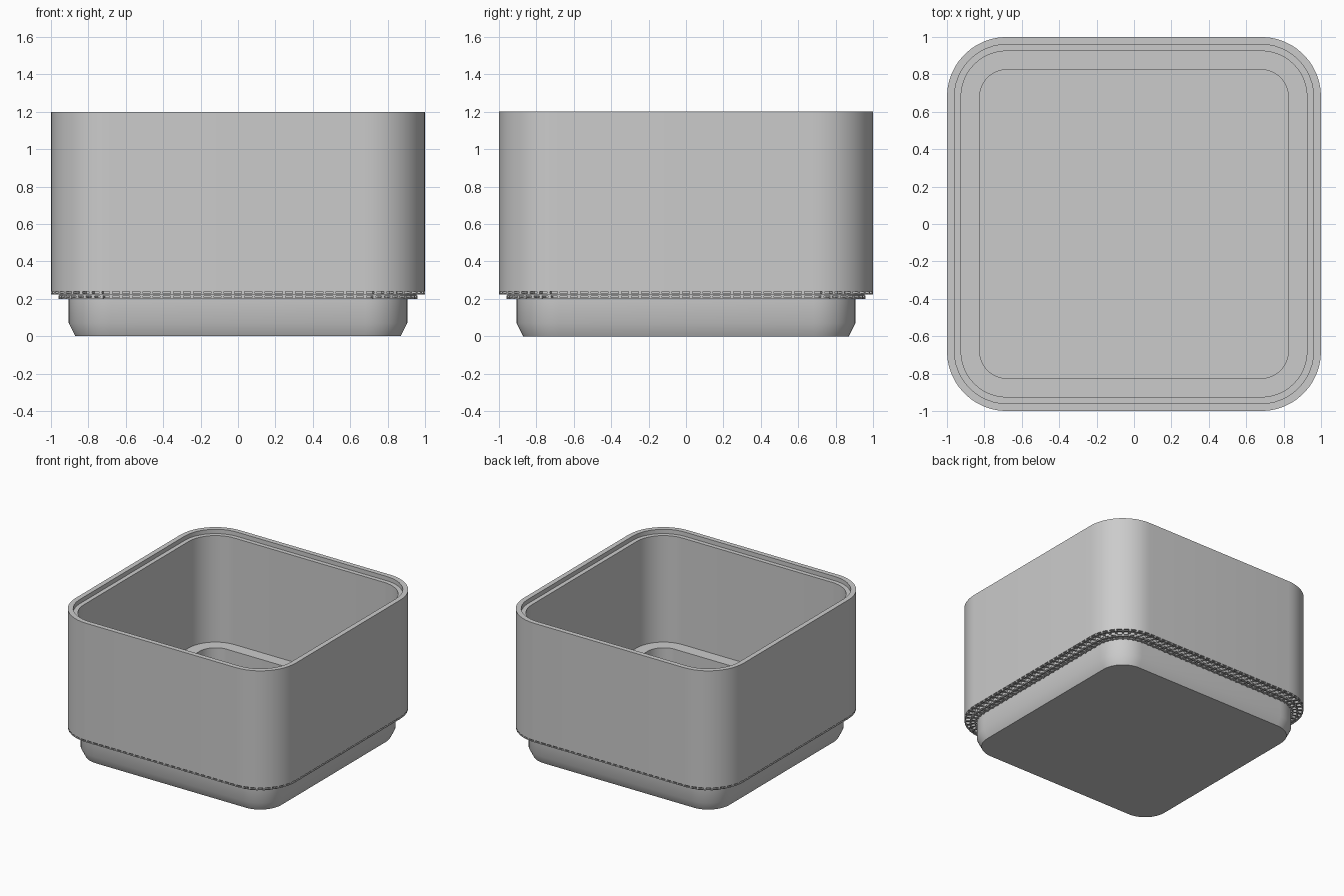
import bpy, bmesh
from math import cos, sin, pi, radians
from mathutils import Matrix, Vector

cube = bpy.data.objects.get("Cube")
if cube:
    bpy.data.objects.remove(cube, do_unlink=True)

CENTRE = 0.68      # corner arc centre, shared by all the rounded squares
ARC_STEPS = 12

grey = bpy.data.materials.new("light_grey")
grey.use_nodes = True
colour = (0.6, 0.6, 0.6, 1)
grey.diffuse_color = colour
grey.node_tree.nodes["Principled BSDF"].inputs["Base Color"].default_value = colour


def finish(name, bm):
    bmesh.ops.recalc_face_normals(bm, faces=bm.faces)
    mesh = bpy.data.meshes.new(name)
    bm.to_mesh(mesh)
    bm.free()
    mesh.materials.append(grey)
    obj = bpy.data.objects.new(name, mesh)
    bpy.context.collection.objects.link(obj)
    return obj


def rounded_loop(bm, half, z):
    """Rounded square of the given half width."""
    radius = half - CENTRE
    loop = []
    for corner in range(4):
        turn = Matrix.Rotation(corner * pi / 2, 4, 'Z')
        for i in range(ARC_STEPS + 1):
            a = i / ARC_STEPS * pi / 2
            point = Vector((CENTRE + radius * cos(a), CENTRE + radius * sin(a), z))
            loop.append(bm.verts.new(turn @ point))
    return loop


def rounded_shell(name, profile, closed=False):
    """Skin a chain of (half width, height) loops; cap the ends unless closed."""
    bm = bmesh.new()
    loops = [rounded_loop(bm, half, z) for half, z in profile]
    pairs = list(zip(loops, loops[1:]))
    if closed:
        pairs.append((loops[-1], loops[0]))
    else:
        bm.faces.new(loops[0])
        bm.faces.new(loops[-1])
    for low, high in pairs:
        n = len(low)
        for i in range(n):
            j = (i + 1) % n
            bm.faces.new((low[i], low[j], high[j], high[i]))
    obj = finish(name, bm)
    bpy.ops.object.select_all(action='DESELECT')
    obj.select_set(True)
    bpy.context.view_layer.objects.active = obj
    bpy.ops.object.shade_smooth_by_angle(angle=radians(30))
    return obj


def rib_frames():
    """Positions on the corner-centre square, each with its outward angle."""
    frames = []
    for side in range(4):
        turn = Matrix.Rotation(side * pi / 2, 4, 'Z')
        for i in range(26):
            y = CENTRE * (2 * i / 25 - 1)
            frames.append(turn @ Matrix.Translation((CENTRE, y, 0)))
        for i in range(1, 9):
            frames.append(turn @ Matrix.Translation((CENTRE, CENTRE, 0))
                          @ Matrix.Rotation(i / 9 * pi / 2, 4, 'Z'))
    return frames


def ribs(name, inner, outer, bottom, top):
    """Small radial blocks all the way round."""
    bm = bmesh.new()
    place = Matrix.Translation(((inner + outer) / 2 - CENTRE, 0, (bottom + top) / 2))
    size = Matrix.Diagonal((outer - inner, 0.016, top - bottom, 1))
    for frame in rib_frames():
        bmesh.ops.create_cube(bm, size=1, matrix=frame @ place @ size)
    return finish(name, bm)


# Open bin: foot, stepped underside, outer wall, recessed rim, ledge and pocket
rounded_shell("bin_body", [
    (0.87, 0), (0.905, 0.07), (0.905, 0.215), (0.955, 0.215), (0.955, 0.238),
    (1.0, 0.238), (1.0, 1.2), (0.96, 1.2), (0.96, 1.165), (0.925, 1.165),
    (0.925, 0.29), (0.825, 0.29), (0.825, 0.08)])

# Support lattice under the overhang
ribs("outer_support_ribs", 0.95, 0.999, 0.222, 0.24)
ribs("inner_support_ribs", 0.9, 0.96, 0.2, 0.217)
for name, half in (("outer_support_rail", 0.958), ("inner_support_rail", 0.922)):
    rounded_shell(name, [(half, 0.2), (half, 0.208), (half - 0.01, 0.208),
                         (half - 0.01, 0.2)], closed=True)
rounded_shell("edge_support_rail", [(0.998, 0.222), (0.998, 0.228),
                                    (0.988, 0.228), (0.988, 0.222)], closed=True)
